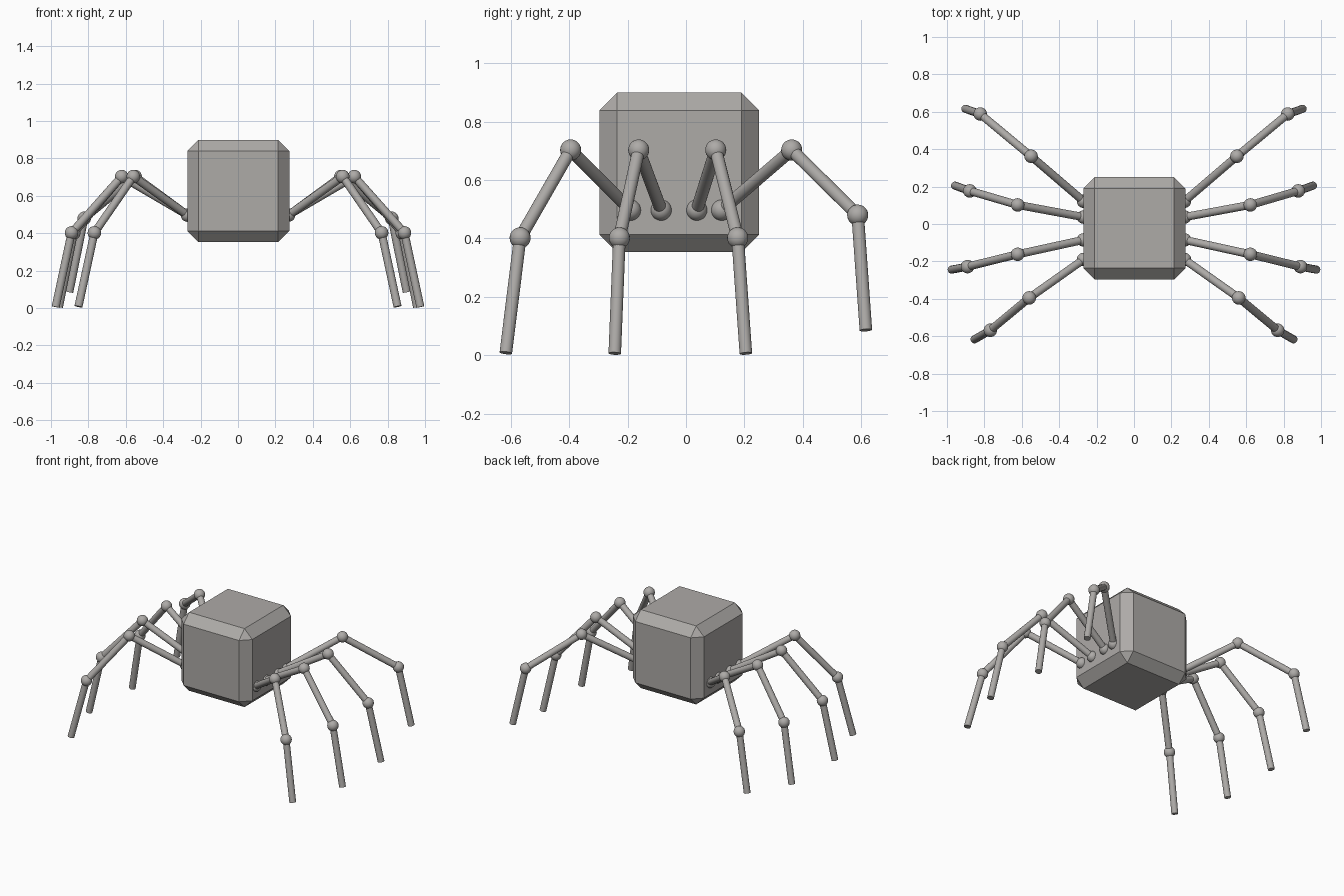
import bpy
import bmesh
from mathutils import Vector, Matrix

if "Cube" in bpy.data.objects:
    bpy.data.objects.remove(bpy.data.objects["Cube"])

grey = bpy.data.materials.new("warm grey")
grey.diffuse_color = (0.42, 0.405, 0.39, 1)
grey.use_nodes = True
grey.node_tree.nodes["Principled BSDF"].inputs["Base Color"].default_value = grey.diffuse_color


def finish(name, bm, smooth=False):
    mesh = bpy.data.meshes.new(name)
    bm.to_mesh(mesh)
    bm.free()
    mesh.materials.append(grey)
    obj = bpy.data.objects.new(name, mesh)
    bpy.context.collection.objects.link(obj)
    if smooth:
        bpy.ops.object.select_all(action='DESELECT')
        obj.select_set(True)
        bpy.context.view_layer.objects.active = obj
        bpy.ops.object.shade_smooth_by_angle(angle=0.7)
    return obj


def add_tube(bm, a, b, radius):
    axis = b - a
    rot = axis.to_track_quat('Z', 'Y').to_matrix().to_4x4()
    bmesh.ops.create_cone(bm, cap_ends=True, segments=24, radius1=radius,
                          radius2=radius, depth=axis.length,
                          matrix=Matrix.Translation((a + b) / 2) @ rot)


def add_ball(bm, centre, radius):
    bmesh.ops.create_uvsphere(bm, u_segments=24, v_segments=14, radius=radius,
                              matrix=Matrix.Translation(centre))


# Body: chamfered cube
bm = bmesh.new()
bmesh.ops.create_cube(bm, size=0.546,
                      matrix=Matrix.Translation((0.002, -0.023, 0.626)))
bmesh.ops.bevel(bm, geom=bm.edges[:], offset=0.06, segments=1,
                affect='EDGES', profile=0.5)
finish("body", bm)

# Legs: hip, knee, ankle and foot points of the right side
legs = {
    "front_leg": [(0.27, -0.19, 0.497), (0.56, -0.395, 0.703),
                  (0.768, -0.568, 0.402), (0.853, -0.617, 0.008)],
    "mid_front_leg": [(0.27, -0.085, 0.497), (0.622, -0.162, 0.703),
                      (0.89, -0.228, 0.402), (0.975, -0.244, 0.006)],
    "mid_back_leg": [(0.27, 0.037, 0.497), (0.622, 0.102, 0.703),
                     (0.878, 0.177, 0.402), (0.957, 0.205, 0.006)],
    "back_leg": [(0.27, 0.122, 0.497), (0.55, 0.362, 0.703),
                 (0.822, 0.588, 0.48), (0.902, 0.616, 0.086)],
}
for name, pts in legs.items():
    for side, sx in (("right", 1), ("left", -1)):
        p = [Vector((x * sx, y, z)) for x, y, z in pts]
        bm = bmesh.new()
        for a, b in zip(p, p[1:]):
            add_tube(bm, a, b, 0.0215)
        for joint in p[:3]:
            add_ball(bm, joint, 0.036)
        finish(f"{side}_{name}", bm, smooth=True)
